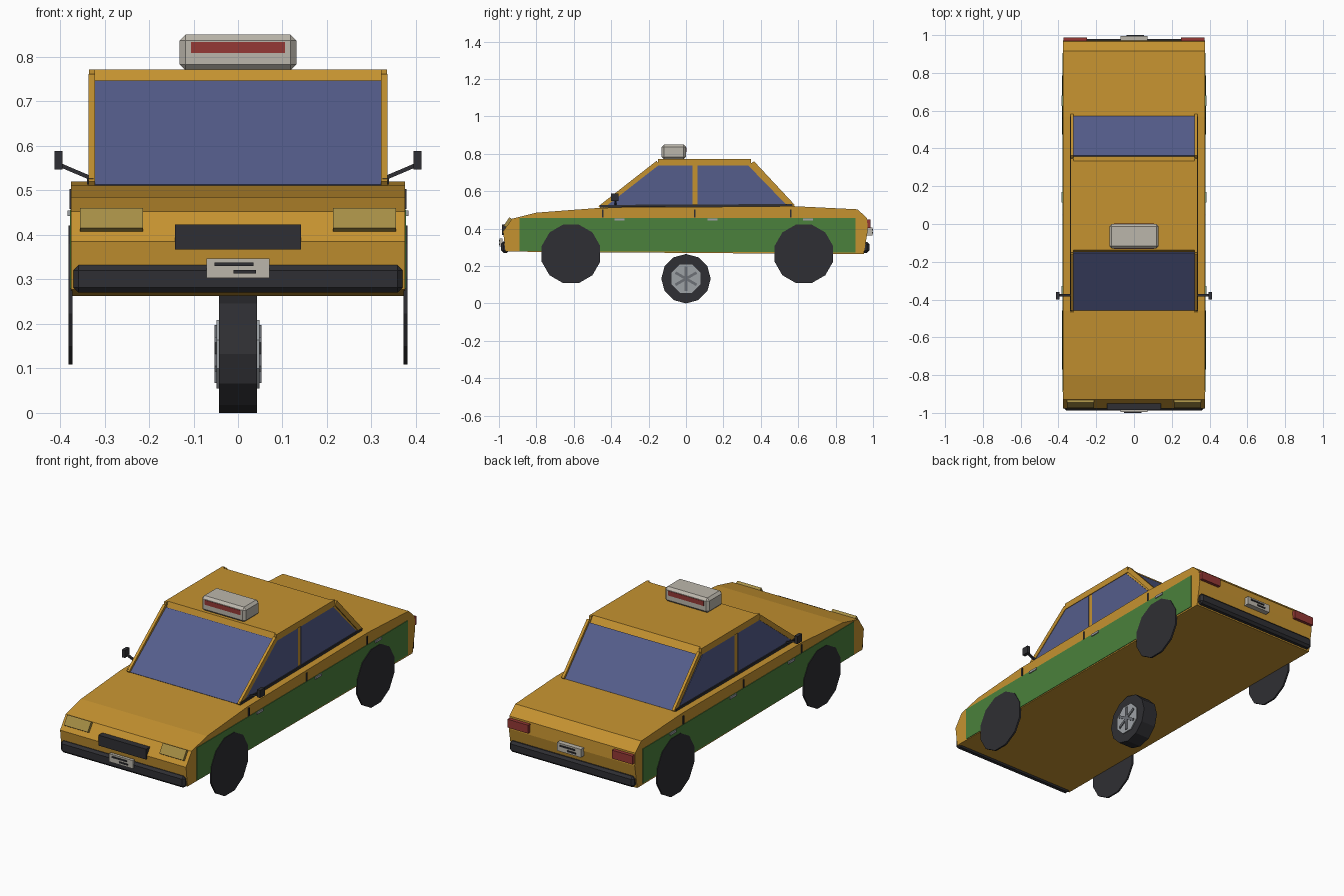
import bpy, bmesh, math
from mathutils import Vector, Matrix

if "Cube" in bpy.data.objects:
    bpy.data.objects.remove(bpy.data.objects["Cube"])

def mat(name, *rgb):
    m = bpy.data.materials.new(name)
    m.diffuse_color = (*rgb, 1)
    m.use_nodes = True
    m.node_tree.nodes["Principled BSDF"].inputs["Base Color"].default_value = m.diffuse_color
    return m

ORANGE = mat("orange_paint", 0.56, 0.29, 0.03)
GREEN = mat("green_paint", 0.07, 0.22, 0.045)
GLASS = mat("window_glass", 0.09, 0.11, 0.26)
BLACK = mat("black_rubber", 0.028, 0.028, 0.033)
RED = mat("red_lens", 0.30, 0.04, 0.035)
CREAM = mat("sign_white", 0.50, 0.47, 0.41)
LAMP = mat("lamp_yellow", 0.38, 0.27, 0.06)
STEEL = mat("steel", 0.34, 0.36, 0.38)
GREY = mat("spoke_grey", 0.15, 0.16, 0.18)

def finish(name, bm, material, bevel=0):
    bmesh.ops.recalc_face_normals(bm, faces=bm.faces)
    if bevel:
        bmesh.ops.bevel(bm, geom=bm.edges[:], offset=bevel, segments=1, affect='EDGES')
    me = bpy.data.meshes.new(name)
    bm.to_mesh(me)
    bm.free()
    me.materials.append(material)
    ob = bpy.data.objects.new(name, me)
    bpy.context.collection.objects.link(ob)
    return ob

def prism(name, pts, x0, x1, material, bevel=0):
    """Extrude a (y, z) side profile from x0 to x1."""
    bm = bmesh.new()
    f = bm.faces.new([bm.verts.new((x0, y, z)) for y, z in pts])
    r = bmesh.ops.extrude_face_region(bm, geom=[f])
    bmesh.ops.translate(bm, verts=[v for v in r["geom"] if isinstance(v, bmesh.types.BMVert)],
                        vec=(x1 - x0, 0, 0))
    return finish(name, bm, material, bevel)

def box(name, x, y, z, material, bevel=0):
    """Box from (min, max) ranges on each axis."""
    return prism(name, [(y[0], z[0]), (y[1], z[0]), (y[1], z[1]), (y[0], z[1])],
                 x[0], x[1], material, bevel)

def disc(name, x0, x1, y, z, r, n, material, turn=0.0, bevel=0):
    pts = [(y + r * math.cos(turn + i * math.tau / n), z + r * math.sin(turn + i * math.tau / n))
           for i in range(n)]
    return prism(name, pts, x0, x1, material, bevel)

def both(ob):
    """Mirror across x = 0."""
    ob.modifiers.new("Mirror", 'MIRROR')
    return ob

def strip(p, q, t):
    """Thin slab profile of thickness t centred on the line p-q."""
    p, q = Vector(p), Vector(q)
    d = (q - p).normalized() * t / 2
    n = Vector((-d.y, d.x))
    return [p - n, q - n, q + n, p + n]

# Lower body
prism("body", [(-0.965, 0.277), (-0.978, 0.385), (-0.93, 0.453), (-0.80, 0.485), (-0.46, 0.511),
               (0.57, 0.52), (0.917, 0.503), (0.967, 0.457), (0.972, 0.39), (0.95, 0.263)],
      -0.375, 0.375, ORANGE)

# Cabin, roof and glass
prism("cabin", [(-0.45, 0.50), (-0.15, 0.737), (-0.137, 0.772), (0.333, 0.772), (0.357, 0.738),
                (0.565, 0.51)], -0.33, 0.33, ORANGE)
prism("windscreen", strip((-0.455, 0.508), (-0.15, 0.742), 0.012), -0.322, 0.322, GLASS)
prism("rear_window", strip((0.567, 0.516), (0.358, 0.74), 0.012), -0.322, 0.322, GLASS)
both(prism("front_pillar", strip((-0.46, 0.51), (-0.15, 0.752), 0.025), 0.321, 0.336, ORANGE))
both(prism("rear_pillar", strip((0.572, 0.518), (0.354, 0.752), 0.025), 0.321, 0.336, ORANGE))
both(prism("roof_rail", strip((-0.15, 0.755), (0.347, 0.755), 0.034), 0.321, 0.335, ORANGE))
both(prism("front_side_window", [(-0.425, 0.524), (-0.15, 0.737), (0.035, 0.737), (0.035, 0.524)],
           0.325, 0.333, GLASS))
both(prism("rear_side_window", [(0.062, 0.524), (0.062, 0.737), (0.333, 0.737), (0.54, 0.524)],
           0.325, 0.333, GLASS))
both(prism("belt_trim", strip((-0.46, 0.52), (0.57, 0.525), 0.013), 0.325, 0.339, BLACK))

# Door panels, seams, handles and wheel discs
both(prism("side_panel", [(-0.89, 0.28), (-0.89, 0.457), (0.906, 0.457), (0.906, 0.272)],
           0.37, 0.378, GREEN))
for y in (-0.445, 0.048, 0.56):
    both(box("door_seam", (0.37, 0.379), (y - 0.004, y + 0.004), (0.458, 0.503), BLACK))
for y in (-0.355, 0.142, 0.653):
    both(box("door_handle", (0.37, 0.383), (y - 0.027, y + 0.027), (0.443, 0.455), STEEL))
for y in (-0.615, 0.63):
    both(disc("wheel_disc", 0.372, 0.381, y, 0.265, 0.162, 12, BLACK, math.radians(15)))

# Spare wheel under the floor
disc("spare_tyre", -0.043, 0.043, 0, 0.132, 0.132, 12, BLACK)
both(disc("spare_rim", 0.03, 0.048, 0, 0.132, 0.083, 8, STEEL, math.radians(22.5)))
for i in range(6):
    a = math.radians(30 + 60 * i)
    end = (0.065 * math.cos(a), 0.132 + 0.065 * math.sin(a))
    both(prism("spare_spoke", strip((0, 0.132), end, 0.014), 0.04, 0.053, GREY))

# Bumpers
box("front_bumper", (-0.37, 0.37), (-0.988, -0.945), (0.27, 0.332), BLACK, 0.012)
box("rear_bumper", (-0.37, 0.37), (0.935, 0.98), (0.27, 0.328), BLACK, 0.012)

# Front lamps and grille
both(prism("headlight", strip((-0.966, 0.410), (-0.936, 0.455), 0.02), 0.213, 0.355, LAMP))
box("grille", (-0.142, 0.142), (-0.985, -0.95), (0.367, 0.423), BLACK)

# Rear lamps
both(box("tail_light", (0.25, 0.372), (0.95, 0.987), (0.403, 0.448), RED))

# Number plates with plain bars
for name, s, inner, z in (("front_plate", -1, 0.98, 0.325), ("rear_plate", 1, 0.965, 0.385)):
    box(name, (-0.071, 0.071), sorted((s * inner, s * 0.996)), (z - 0.022, z + 0.022), CREAM)
    for x0, x1, dz in ((-0.053, 0.035, 0.009), (-0.01, 0.041, -0.008)):
        box(name + "_bar", sorted((-s * x0, -s * x1)), sorted((s * 0.99, s)),
            (z + dz - 0.004, z + dz + 0.004), BLACK)

# Wing mirrors
both(box("mirror_head", (0.394, 0.412), (-0.40, -0.36), (0.547, 0.588), BLACK))
bm = bmesh.new()
bmesh.ops.create_cube(bm, size=1, matrix=Matrix.Translation((0.367, -0.377, 0.543))
                      @ Matrix.Rotation(math.radians(-23), 4, 'Y') @ Matrix.Diagonal((0.07, 0.012, 0.009, 1)))
both(finish("mirror_arm", bm, BLACK))

# Roof sign
box("roof_sign", (-0.131, 0.131), (-0.13, 0.0), (0.77, 0.85), CREAM, 0.013)
for y in (-0.132, -0.004):
    box("sign_band", (-0.106, 0.106), (y, y + 0.006), (0.809, 0.834), RED)
